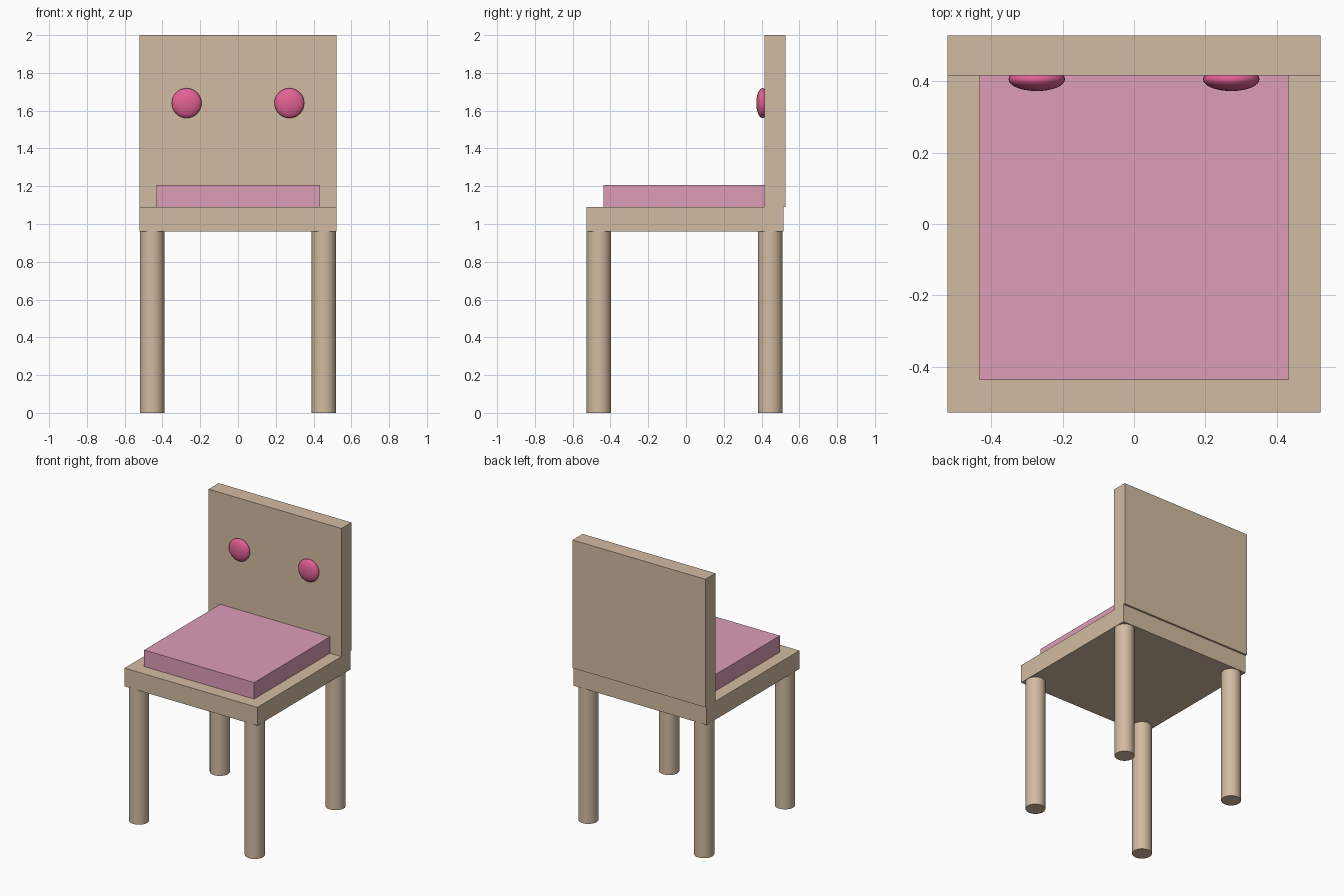
import bpy

if "Cube" in bpy.data.objects:
    bpy.data.objects.remove(bpy.data.objects["Cube"])


def material(name, rgb):
    m = bpy.data.materials.new(name)
    m.diffuse_color = (*rgb, 1)
    m.use_nodes = True
    m.node_tree.nodes["Principled BSDF"].inputs["Base Color"].default_value = m.diffuse_color
    return m


WOOD = material("wood", (0.65, 0.50, 0.36))
FABRIC = material("cushion_fabric", (0.72, 0.34, 0.48))
BUTTON = material("button_pink", (0.76, 0.12, 0.30))


def finish(name, mat):
    ob = bpy.context.object
    ob.name = ob.data.name = name
    ob.data.materials.append(mat)
    return ob


def box(name, lo, hi, mat):
    centre = [(a + b) / 2 for a, b in zip(lo, hi)]
    bpy.ops.mesh.primitive_cube_add(size=1, location=centre)
    bpy.context.object.scale = [b - a for a, b in zip(lo, hi)]
    bpy.ops.object.transform_apply(location=False, rotation=False, scale=True)
    return finish(name, mat)


# Seat, backrest and cushion
box("seat", (-0.522, -0.528, 0.96), (0.522, 0.515, 1.09), WOOD)
box("backrest", (-0.522, 0.416, 1.09), (0.522, 0.528, 2.0), WOOD)
box("cushion", (-0.432, -0.436, 1.09), (0.432, 0.416, 1.207), FABRIC)

for side, sx in (("left", -1), ("right", 1)):
    # Round legs, tucked slightly into the seat
    for end, y in (("front", -0.461), ("back", 0.446)):
        bpy.ops.mesh.primitive_cylinder_add(
            vertices=32, radius=0.065, depth=0.97, location=(sx * 0.455, y, 0.485))
        finish(f"{end}_{side}_leg", WOOD)
        bpy.ops.object.shade_smooth_by_angle()

    # Flattened round buttons set into the backrest
    bpy.ops.mesh.primitive_uv_sphere_add(
        segments=32, ring_count=16, radius=1, location=(sx * 0.272, 0.405, 1.64))
    bpy.context.object.scale = (0.079, 0.033, 0.079)
    bpy.ops.object.transform_apply(location=False, rotation=False, scale=True)
    finish(f"{side}_button", BUTTON)
    bpy.ops.object.shade_smooth()
